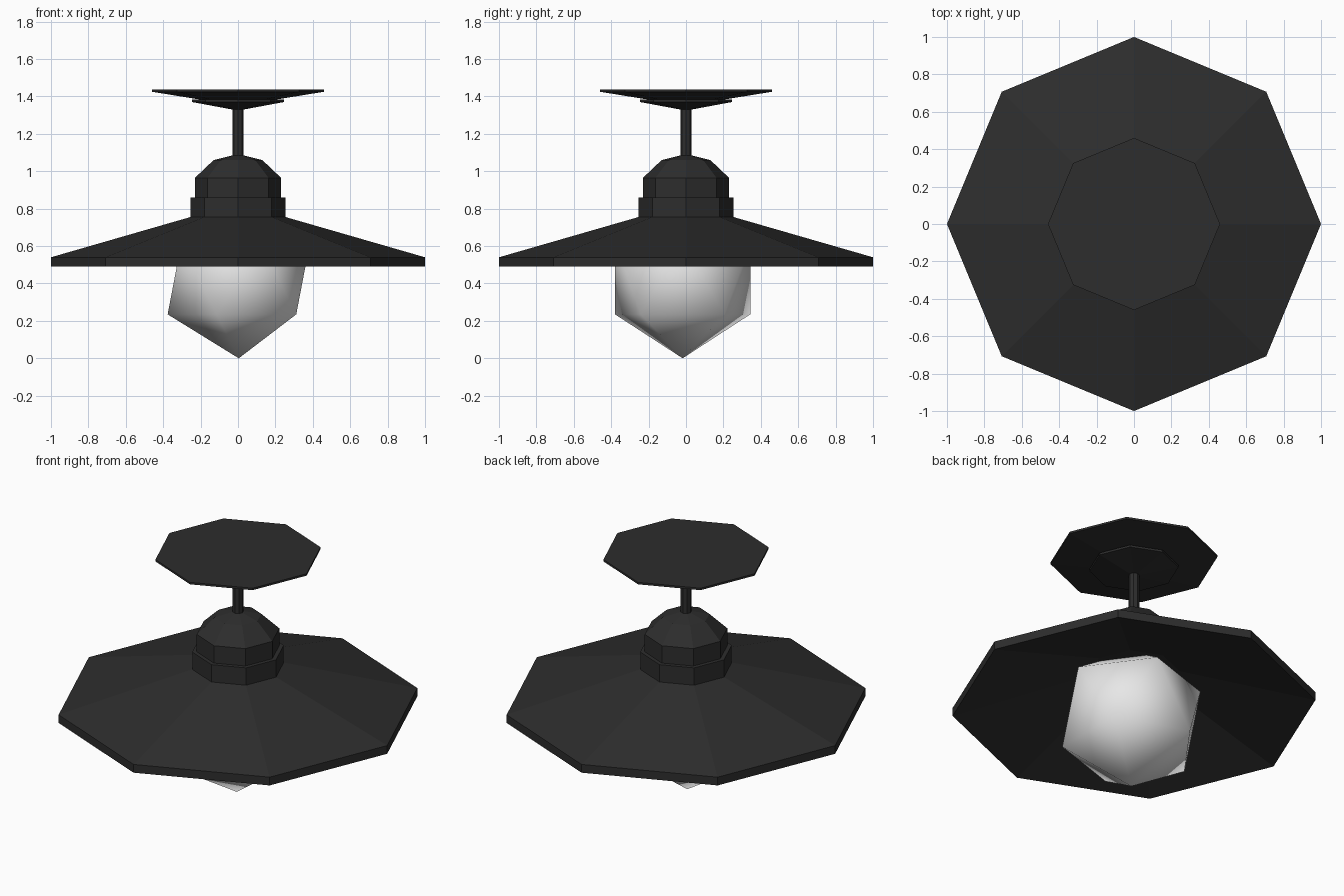
import bpy
import bmesh
from math import cos, sin, tau

cube = bpy.data.objects.get("Cube")
if cube:
    bpy.data.objects.remove(cube, do_unlink=True)

SIDES = 8


def material(name, value):
    mat = bpy.data.materials.new(name)
    mat.use_nodes = True
    colour = (value, value, value, 1)
    mat.diffuse_color = colour
    mat.node_tree.nodes["Principled BSDF"].inputs["Base Color"].default_value = colour
    return mat


def lathe(name, profile, mat):
    """Closed eight-sided solid from (radius, height) points, listed top to bottom."""
    bm = bmesh.new()
    rings = [[bm.verts.new((r * cos(tau * i / SIDES), r * sin(tau * i / SIDES), z))
              for i in range(SIDES)] for r, z in profile]
    for a, b in zip(rings, rings[1:]):
        for i in range(SIDES):
            j = (i + 1) % SIDES
            bm.faces.new((a[i], b[i], b[j], a[j]))
    bm.faces.new(rings[0])
    bm.faces.new(rings[-1][::-1])
    bmesh.ops.recalc_face_normals(bm, faces=bm.faces[:])
    mesh = bpy.data.meshes.new(name)
    bm.to_mesh(mesh)
    bm.free()
    mesh.materials.append(mat)
    obj = bpy.data.objects.new(name, mesh)
    bpy.context.collection.objects.link(obj)
    return obj


metal = material("dark metal", 0.026)
glass = material("white glass", 0.8)

# Ceiling mount: wide plate, smaller boss under it, and the stem
lathe("ceiling_plate", [(0.46, 1.437), (0.46, 1.425), (0.2, 1.383)], metal)
lathe("ceiling_boss", [(0.245, 1.383), (0.245, 1.37), (0.03, 1.33)], metal)
lathe("stem", [(0.03, 1.34), (0.03, 1.07)], metal)

# Lamp holder: domed cap on a wider collar
lathe("holder_cap", [(0.03, 1.085), (0.13, 1.06), (0.23, 0.965), (0.23, 0.85)], metal)
lathe("holder_collar", [(0.255, 0.86), (0.255, 0.75)], metal)

# Shade with a short upright rim and a hollow underside
lathe("shade", [(0.255, 0.755), (1, 0.54), (1, 0.49), (0.25, 0.712)], metal)

# Faceted bulb with smooth shading
bpy.ops.mesh.primitive_ico_sphere_add(subdivisions=1, radius=0.425,
                                      location=(0.004, -0.018, 0.425))
bulb = bpy.context.object
bulb.name = "bulb"
bulb.data.materials.append(glass)
bpy.ops.object.shade_smooth()
